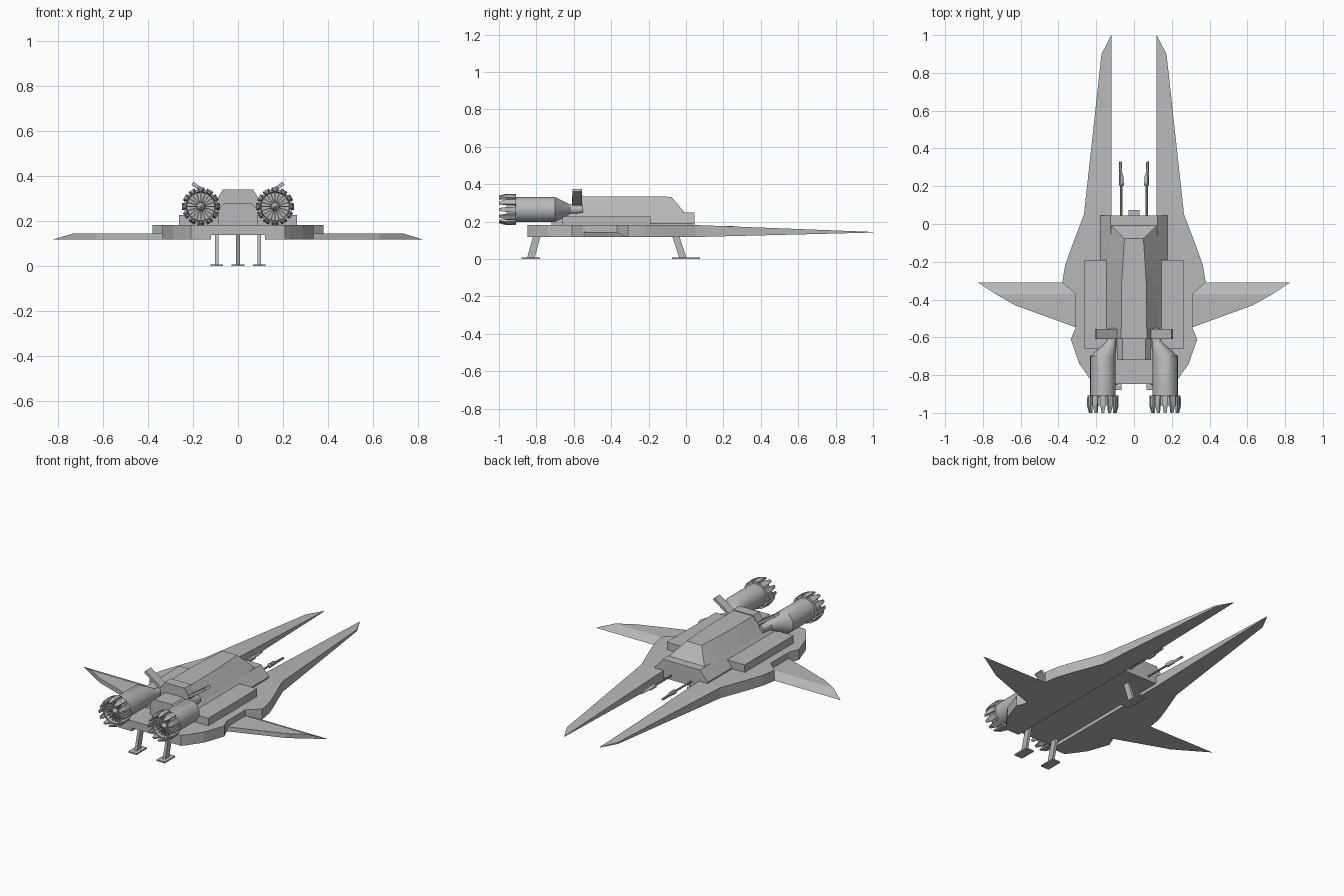
import bpy, bmesh, math
from mathutils import Matrix, Vector

if "Cube" in bpy.data.objects:
    bpy.data.objects.remove(bpy.data.objects["Cube"])

# Dark grey hull colour
grey = bpy.data.materials.new("dark_grey")
grey.diffuse_color = (.48, .48, .48, 1)
grey.use_nodes = True
grey.node_tree.nodes["Principled BSDF"].inputs["Base Color"].default_value = grey.diffuse_color


def finish(name, bm, mirror=False, smooth=False):
    bmesh.ops.recalc_face_normals(bm, faces=bm.faces)
    me = bpy.data.meshes.new(name)
    bm.to_mesh(me)
    bm.free()
    me.materials.append(grey)
    ob = bpy.data.objects.new(name, me)
    bpy.context.collection.objects.link(ob)
    if mirror:
        ob.modifiers.new("Mirror", 'MIRROR')
    if smooth:
        bpy.ops.object.select_all(action='DESELECT')
        ob.select_set(True)
        bpy.context.view_layer.objects.active = ob
        bpy.ops.object.shade_smooth_by_angle(angle=math.radians(35))
    return ob


def loft(bm, rings):
    """Skin equal-length rings of points and cap both ends."""
    vs = [[bm.verts.new(p) for p in r] for r in rings]
    n = len(vs[0])
    for a, b in zip(vs, vs[1:]):
        for i in range(n):
            j = (i + 1) % n
            bm.faces.new((a[i], a[j], b[j], b[i]))
    bm.faces.new(vs[0])
    bm.faces.new(vs[-1])


def part(name, rings, mirror=False, smooth=False):
    bm = bmesh.new()
    loft(bm, rings)
    return finish(name, bm, mirror, smooth)


def plate(name, outline, z0, z1, mirror=True):
    return part(name, [[(x, y, z) for x, y in outline] for z in (z0, z1)], mirror)


def box_pts(x0, x1, y0, y1):
    return [(x0, y0), (x1, y0), (x1, y1), (x0, y1)]


def tube(name, stations, z, sides=24):
    """Round part along y; stations are (y, radius, centre x)."""
    rings = [[(cx + r * math.cos(2 * math.pi * i / sides), y,
               z + r * math.sin(2 * math.pi * i / sides)) for i in range(sides)]
             for y, r, cx in stations]
    return part(name, rings, True, True)


# Flat hull: side plates, raised centre floor and forward prongs
plate("hull_side", [(.12, .05), (.265, .05), (.33, -.12), (.365, -.22), (.38, -.31),
                    (.31, -.37), (.31, -.55), (.335, -.61), (.29, -.74), (.23, -.825),
                    (.21, -.848), (.12, -.848)], .118, .182)
plate("hull_centre", box_pts(-.12, .12, -.848, .045), .138, .182, False)
prong = [(.12, .05), (.265, .05), (.172, .9), (.12, 1.0)]
part("prong", [[(x, y, z) for (x, y), z in zip(prong, zs)] for zs in
               ((.118, .118, .139, .142), (.182, .182, .149, .145))], True)

# Wings with a bevelled leading edge
part("wing", [[(.30, -.31, .118), (.825, -.31, .118), (.63, -.43, .118), (.30, -.55, .118)],
              [(.30, -.37, .145), (.735, -.37, .145), (.63, -.43, .145), (.30, -.55, .145)]],
     True)


# Fuselage: low wide body, cabin above it
def section(y, half):
    return [(x, y, z) for x, z in half] + [(-x, y, z) for x, z in reversed(half)]


low = [(.178, .18), (.178, .19), (.125, .25)]
part("lower_body", [section(.045, low), section(-.66, low)])
part("cabin", [section(-.008, [(.12, .245), (.119, .25)]),
               section(-.078, [(.13, .245), (.05, .333)]),
               section(-.31, [(.132, .245), (.065, .335)]),
               section(-.56, [(.132, .245), (.065, .335)])], smooth=True)
part("tail_block", [section(y, [(.09, .18), (.09, .25), (.06, .28)]) for y in (-.55, -.72)])
part("dorsal_box", [section(y, [(.095, .24), (.095, .295), (.068, .34)])
                    for y in (-.55, -.61)])
plate("side_box", box_pts(.14, .262, -.66, -.19), .18, .228)

# Angled fins beside the dorsal box
fin = [(.06, .28), (.068, .266), (.207, .361), (.198, .375)]
part("fin", [[(x, y, z) for x, z in fin] for y in (-.555, -.608)], True)

# Engines with tapered intake neck and hollow nozzle
EX, EZ = .165, .265
tube("engine", [(-.55, .022, .115), (-.62, .026, .12), (-.64, .036, .13), (-.70, .067, EX),
                (-.91, .067, EX), (-.912, .076, EX), (-.96, .076, EX), (-.96, .066, EX),
                (-.93, .062, EX)], EZ)
tube("engine_hub", [(-.92, .022, EX), (-.945, .018, EX), (-.965, .004, EX)], EZ, 12)

# Nozzle petals and fan blades around each engine axis
petals, blades = bmesh.new(), bmesh.new()
for i in range(12):
    rot = Matrix.Translation((EX, 0, EZ)) @ Matrix.Rotation(i * math.tau / 12, 4, 'Y')
    loft(petals, [[rot @ Vector((x, y, z)) for x, z in
                   ((-w, r), (w, r), (w, r + t), (-w, r + t))]
                  for y, w, r, t in ((-.908, .015, .07, .012), (-.96, .014, .071, .013),
                                     (-1.0, .007, .067, .007))])
for i in range(20):
    rot = Matrix.Translation((EX, 0, EZ)) @ Matrix.Rotation(i * math.tau / 20, 4, 'Y')
    loft(blades, [[rot @ Vector((x, y, z)) for x, z in
                   ((-.002, .015), (.002, .015), (.003, .064), (-.003, .064))]
                  for y in (-.925, -.945)])
finish("nozzle_petals", petals, True)
finish("fan_blades", blades, True)

# Twin nose guns
tube("gun", [(.0, .006, .067), (.2, .006, .067), (.205, .013, .067), (.25, .012, .067),
             (.265, .008, .07), (.33, .007, .072)], .165, 10)


# Landing legs with flat feet
def leg(name, x, foot, bottom, top, mirror):
    plate(name + "_foot", box_pts(x - .028, x + .028, *foot), 0, .008, mirror)
    part(name + "_strut", [[(px, py, z) for px, py in box_pts(x - .008, x + .008, *ys)]
                           for ys, z in ((bottom, .005), (top, .15))], mirror)


leg("rear_leg", .095, (-.88, -.78), (-.85, -.81), (-.81, -.77), True)
leg("front_leg", 0, (-.075, .075), (-.035, .003), (-.083, -.045), False)
